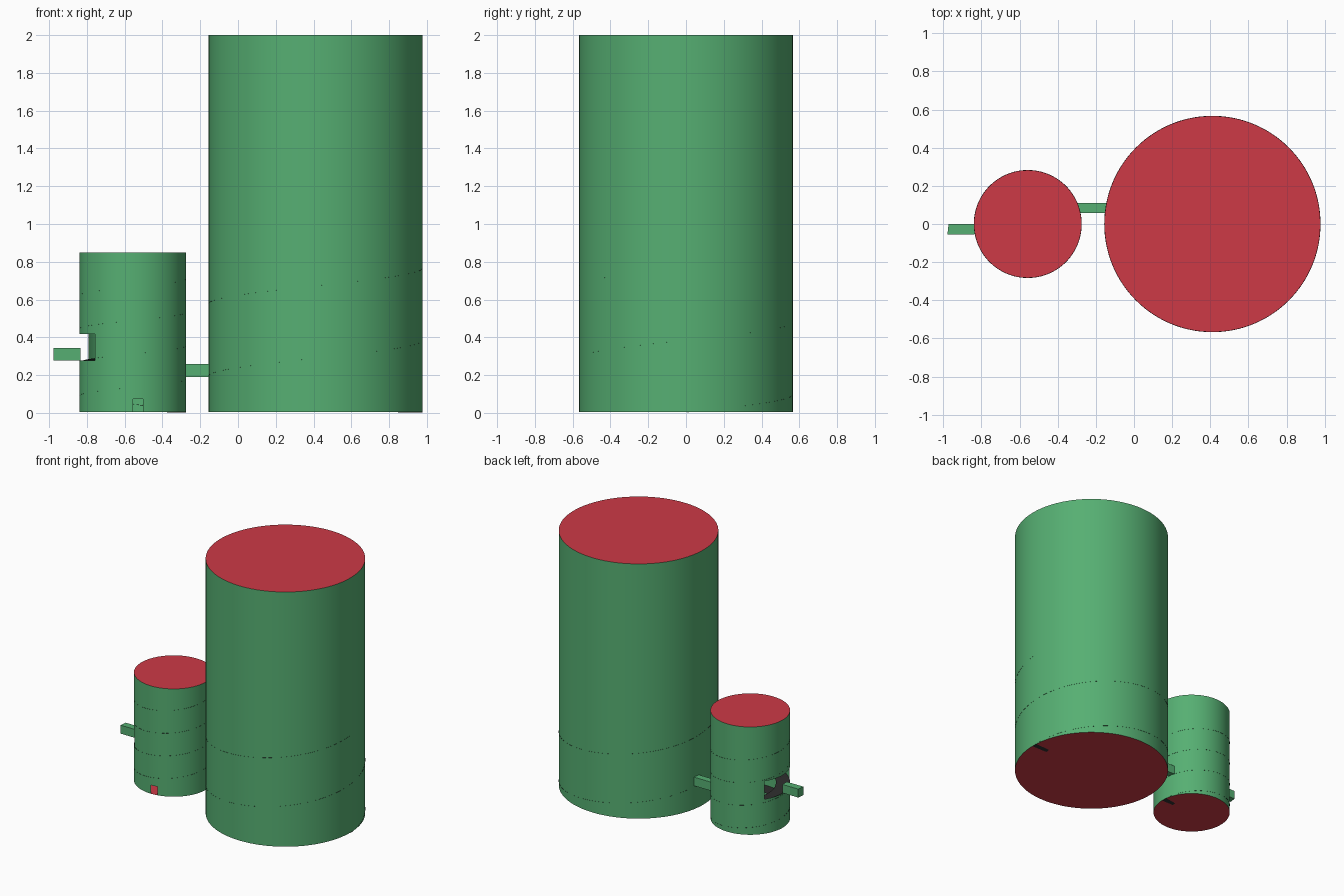
import bpy, bmesh, math

if "Cube" in bpy.data.objects:
    bpy.data.objects.remove(bpy.data.objects["Cube"])

N = 128  # steps around each tank


def material(name, rgb):
    m = bpy.data.materials.new(name)
    m.diffuse_color = (*rgb, 1)
    m.use_nodes = True
    m.node_tree.nodes["Principled BSDF"].inputs["Base Color"].default_value = m.diffuse_color
    return m


GREEN = material("wall green", (0.093, 0.43, 0.17))
RED = material("lid red", (0.61, 0.042, 0.062))
DARK = material("ramp dark grey", (0.025, 0.025, 0.025))


def finish(bm, name, mat, smooth=False):
    me = bpy.data.meshes.new(name)
    for f in bm.faces:
        f.smooth = smooth
    bm.to_mesh(me)
    bm.free()
    me.materials.append(mat)
    ob = bpy.data.objects.new(name, me)
    bpy.context.collection.objects.link(ob)
    return ob


def polar(cx, r, step, z):
    a = 2 * math.pi * step / N
    return (cx + r * math.cos(a), r * math.sin(a), z)


def wall(name, cx, r, levels, openings=()):
    """Thin tube; openings are (row, first step, last step) left out."""
    bm = bmesh.new()
    rings = [[bm.verts.new(polar(cx, r, i, z)) for i in range(N)] for z in levels]
    for k in range(len(levels) - 1):
        for i in range(N):
            if any(k == row and a <= i < b for row, a, b in openings):
                continue
            j = (i + 1) % N
            bm.faces.new((rings[k][i], rings[k][j], rings[k + 1][j], rings[k + 1][i]))
    finish(bm, name, GREEN, True)


def disc(name, cx, r, z, up):
    bm = bmesh.new()
    f = bm.faces.new([bm.verts.new(polar(cx, r, i, z)) for i in range(N)])
    if not up:
        f.normal_flip()
    finish(bm, name, RED)


def ramp(name, cx, r, width, pitch, turns):
    """Spiral ledge climbing the inside of the wall."""
    bm = bmesh.new()
    prev = None
    for i in range(int(N * turns) + 1):
        z = pitch * i / N + 0.002
        cur = (bm.verts.new(polar(cx, r - width, i, z)),
               bm.verts.new(polar(cx, r + 0.001, i, z)))
        if prev:
            bm.faces.new((prev[0], prev[1], cur[1], cur[0]))
        prev = cur
    finish(bm, name, DARK)


def channel(name, x0, x1, y0, y1, z0, z1, skew=0.0):
    bm = bmesh.new()
    bmesh.ops.create_cube(bm, size=1)
    for v in bm.verts:
        s = skew if (v.co.x < 0 and v.co.y < 0) else 0
        v.co = (x0 - s if v.co.x < 0 else x1,
                y0 if v.co.y < 0 else y1,
                z0 if v.co.z < 0 else z1)
    finish(bm, name, GREEN)


BASE = 0.006

# Small tank, with a side window at the inlet and a drain slot at the front
SX, SR = -0.557, 0.282
wall("small_tank_wall", SX, SR, [BASE, 0.073, 0.277, 0.417, 0.85],
     [(2, 52, 80), (0, 96, 100)])
disc("small_tank_lid", SX, SR, 0.85, True)
disc("small_tank_floor", SX, SR, BASE, False)
ramp("small_tank_ramp", SX, SR, 0.10, 0.177, 4)

# Large tank
LX, LR = 0.411, 0.566
wall("large_tank_wall", LX, LR, [BASE, 2.0])
disc("large_tank_lid", LX, LR, 2.0, True)
disc("large_tank_floor", LX, LR, BASE, False)
ramp("large_tank_ramp", LX, LR, 0.13, 0.383, 2)

# Inlet and connecting channels
channel("inlet_channel", -0.972, -0.835, -0.055, 0.0, 0.277, 0.343, 0.006)
channel("connecting_channel", -0.30, -0.14, 0.058, 0.11, 0.19, 0.258)
